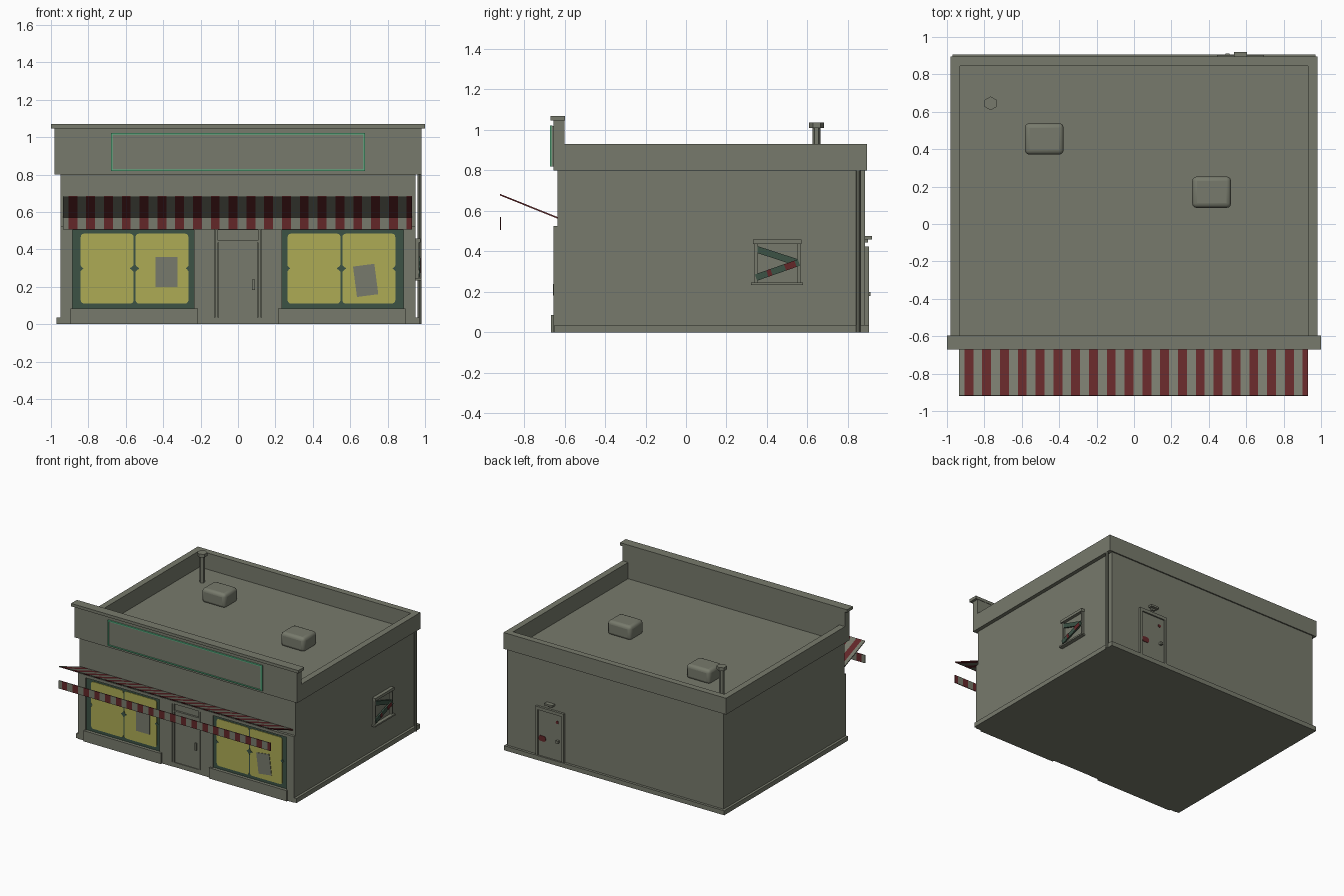
import bpy, bmesh, math
from mathutils import Vector

old = bpy.data.objects.get("Cube")
if old:
    bpy.data.objects.remove(old, do_unlink=True)


def material(name, rgb):
    m = bpy.data.materials.new(name)
    m.use_nodes = True
    m.diffuse_color = (*rgb, 1)
    m.node_tree.nodes["Principled BSDF"].inputs["Base Color"].default_value = (*rgb, 1)
    return m


GREY = material("concrete_grey", (0.185, 0.195, 0.15))
YELLOW = material("lit_yellow", (0.42, 0.41, 0.09))
GREEN = material("dark_green", (0.045, 0.085, 0.06))
RED = material("dark_red", (0.125, 0.02, 0.022))
MINT = material("mint_trim", (0.1, 0.5, 0.25))


def finish(name, bm, mats):
    bmesh.ops.recalc_face_normals(bm, faces=bm.faces)
    mesh = bpy.data.meshes.new(name)
    bm.to_mesh(mesh)
    bm.free()
    for m in mats:
        mesh.materials.append(m)
    ob = bpy.data.objects.new(name, mesh)
    bpy.context.collection.objects.link(ob)
    return ob


def box(name, x, y, z, mat=GREY, rot=(0, 0, 0)):
    """Box from (low, high) ranges, turned about its own centre."""
    bm = bmesh.new()
    bmesh.ops.create_cube(bm, size=1)
    bmesh.ops.scale(bm, vec=[r[1] - r[0] for r in (x, y, z)], verts=bm.verts)
    ob = finish(name, bm, [mat])
    ob.location = [(r[0] + r[1]) / 2 for r in (x, y, z)]
    ob.rotation_euler = rot
    return ob


def pair(name, x, y, z, mat=GREY):
    """Box and its mirror across x = 0."""
    box("left_" + name, x, y, z, mat)
    box("right_" + name, (-x[1], -x[0]), y, z, mat)


def plate(name, pts, y0, y1, mat):
    """Flat plate from an (x, z) outline."""
    bm = bmesh.new()
    face = bm.faces.new([bm.verts.new((px, y0, pz)) for px, pz in pts])
    ext = bmesh.ops.extrude_face_region(bm, geom=[face])
    bmesh.ops.translate(bm, vec=(0, y1 - y0, 0),
                        verts=[v for v in ext["geom"] if isinstance(v, bmesh.types.BMVert)])
    return finish(name, bm, [mat])


def cylinder(name, r, loc, z, sides, mat=GREY):
    bm = bmesh.new()
    bmesh.ops.create_cone(bm, cap_ends=True, segments=sides, radius1=r, radius2=r, depth=z[1] - z[0])
    ob = finish(name, bm, [mat])
    ob.location = (loc[0], loc[1], (z[0] + z[1]) / 2)
    return ob


def rounded(x0, x1, z0, z1, r):
    pts = []
    corners = [(x1 - r, z1 - r), (x0 + r, z1 - r), (x0 + r, z0 + r), (x1 - r, z0 + r)]
    for i, (cx, cz) in enumerate(corners):
        for k in range(4):
            a = math.radians(90 * i + 30 * k)
            pts.append((cx + r * math.cos(a), cz + r * math.sin(a)))
    return pts


# Main building, plinth and parapet
box("main_walls", (-0.95, 0.95), (-0.635, 0.885), (0, 0.8))
box("plinth", (-0.97, 0.97), (-0.65, 0.905), (0, 0.036))
pair("side_parapet", (0.93, 0.98), (-0.6, 0.895), (0.8, 0.93))
box("back_parapet", (-0.93, 0.93), (0.845, 0.895), (0.8, 0.93))
box("front_fascia", (-0.98, 0.98), (-0.655, -0.6), (0.8, 1.05))
box("front_cornice", (-1, 1), (-0.67, -0.597), (1.047, 1.07))

# Sign board with thin trim
box("sign_board", (-0.68, 0.68), (-0.665, -0.65), (0.82, 1.02))
pair("sign_trim", (0.67, 0.68), (-0.671, -0.66), (0.82, 1.02), MINT)
for label, z in (("lower", 0.82), ("upper", 1.014)):
    box(label + "_sign_trim", (-0.68, 0.68), (-0.671, -0.66), (z, z + 0.008), MINT)

# Shop front posts and bases
pair("corner_post", (0.885, 0.95), (-0.655, -0.63), (0, 0.525))
pair("door_post", (0.125, 0.235), (-0.652, -0.63), (0, 0.525))
pair("window_base", (0.213, 0.895), (-0.667, -0.63), (0, 0.085))
box("front_header", (-0.95, 0.95), (-0.655, -0.63), (0.503, 0.525))

# Shop windows: green frame, two panes, rosettes
for side, s in (("right", -1), ("left", 1)):
    mid = s * 0.553
    outer, inner = sorted((s * 0.885, s * 0.235))
    box(side + "_window_backing", (outer, inner), (-0.642, -0.63), (0.085, 0.505), GREEN)
    for i, (a, b) in enumerate(((mid - 0.288, mid - 0.005), (mid + 0.005, mid + 0.288))):
        plate(f"{side}_window_pane_{i + 1}", rounded(a, b, 0.11, 0.484, 0.018), -0.646, -0.64, YELLOW)
    for i, (cx, r) in enumerate(((mid - 0.288, 0.015), (mid, 0.026), (mid + 0.288, 0.015))):
        star = [(cx + (r if k % 2 == 0 else r * 0.6) * math.cos(k * math.pi / 4),
                 0.298 + (r if k % 2 == 0 else r * 0.6) * math.sin(k * math.pi / 4)) for k in range(8)]
        plate(f"{side}_window_rosette_{i + 1}", star, -0.648, -0.642, GREEN)
box("right_poster", (-0.442, -0.324), (-0.65, -0.645), (0.198, 0.36))
box("left_poster", (0.625, 0.74), (-0.65, -0.645), (0.152, 0.316), GREY, (0, -0.13, 0))

# Front door
box("front_door", (-0.105, 0.105), (-0.644, -0.63), (0.036, 0.437))
pair("front_door_jamb", (0.108, 0.122), (-0.65, -0.63), (0.036, 0.505))
box("front_door_lintel", (-0.11, 0.11), (-0.65, -0.63), (0.437, 0.447))
box("front_door_handle", (0.075, 0.09), (-0.656, -0.64), (0.183, 0.24))


# Striped awning and valance
def striped(name, profile):
    cuts = [-0.935] + [-0.907 + 0.0476 * i for i in range(39)] + [0.93]
    bm = bmesh.new()
    rings = [[bm.verts.new((x, y, z)) for y, z in profile] for x in cuts]
    n = len(profile)
    for i in range(len(cuts) - 1):
        for k in range(n):
            j = (k + 1) % n
            f = bm.faces.new((rings[i][k], rings[i][j], rings[i + 1][j], rings[i + 1][k]))
            f.material_index = i % 2
    bm.faces.new(rings[0])
    bm.faces.new(rings[-1]).material_index = 1
    return finish(name, bm, [GREY, RED])


striped("awning", [(-0.635, 0.562), (-0.635, 0.57), (-0.918, 0.684), (-0.918, 0.676)])
striped("awning_valance", [(-0.92, 0.506), (-0.914, 0.506), (-0.914, 0.57), (-0.92, 0.57)])

# Roof units and vent
for i, (cx, cy) in enumerate(((-0.48, 0.455), (0.415, 0.17))):
    unit = box(f"roof_unit_{i + 1}", (cx - 0.104, cx + 0.104), (cy - 0.084, cy + 0.084), (0.79, 0.905))
    bev = unit.modifiers.new("Soft edges", "BEVEL")
    bev.width, bev.segments = 0.025, 3
    bpy.ops.object.select_all(action="DESELECT")
    unit.select_set(True)
    bpy.context.view_layer.objects.active = unit
    bpy.ops.object.shade_smooth_by_angle()
cylinder("vent_pipe", 0.019, (-0.767, 0.645), (0.8, 1.015), 6)
cylinder("vent_cap", 0.037, (-0.767, 0.645), (1.01, 1.036), 6)
cylinder("drain_pipe", 0.011, (0.97, 0.85), (0, 0.8), 8)

# Boarded side window
box("side_window_glass", (0.945, 0.953), (0.345, 0.562), (0.245, 0.44))
box("side_window_sill", (0.945, 0.982), (0.322, 0.578), (0.234, 0.246))
box("side_window_head", (0.945, 0.977), (0.332, 0.57), (0.436, 0.458))
for label, y in (("front", 0.338), ("back", 0.552)):
    box(f"side_window_{label}_jamb", (0.945, 0.968), (y, y + 0.016), (0.24, 0.44))


def board(name, x, cy, cz, length, width, angle, mat):
    box(name, x, (cy - length / 2, cy + length / 2), (cz - width / 2, cz + width / 2), mat, (angle, 0, 0))


board("upper_board", (0.953, 0.966), 0.452, 0.377, 0.225, 0.033, -0.315, GREEN)
board("lower_board", (0.962, 0.974), 0.452, 0.308, 0.225, 0.033, 0.336, GREEN)
board("lower_board_patch", (0.972, 0.976), 0.412, 0.294, 0.022, 0.033, 0.336, RED)
board("upper_board_patch", (0.972, 0.976), 0.515, 0.33, 0.055, 0.033, 0.336, RED)

# Back door with frame, lamp, knob and red notices
box("back_door", (0.465, 0.675), (0.88, 0.892), (0.036, 0.4))
for label, x in (("inner", 0.445), ("outer", 0.675)):
    box(f"back_door_{label}_jamb", (x, x + 0.02), (0.88, 0.903), (0, 0.425))
box("back_door_head", (0.445, 0.695), (0.88, 0.903), (0.4, 0.425))
box("back_lamp_mount", (0.555, 0.585), (0.88, 0.9), (0.445, 0.465))
box("back_lamp", (0.535, 0.605), (0.88, 0.92), (0.46, 0.475))
box("back_door_knob", (0.49, 0.51), (0.89, 0.912), (0.18, 0.2))
plate("back_door_notice", rounded(0.61, 0.67, 0.155, 0.198, 0.015), 0.89, 0.896, RED)
plate("back_door_mark", rounded(0.497, 0.52, 0.327, 0.35, 0.01), 0.89, 0.896, RED)
